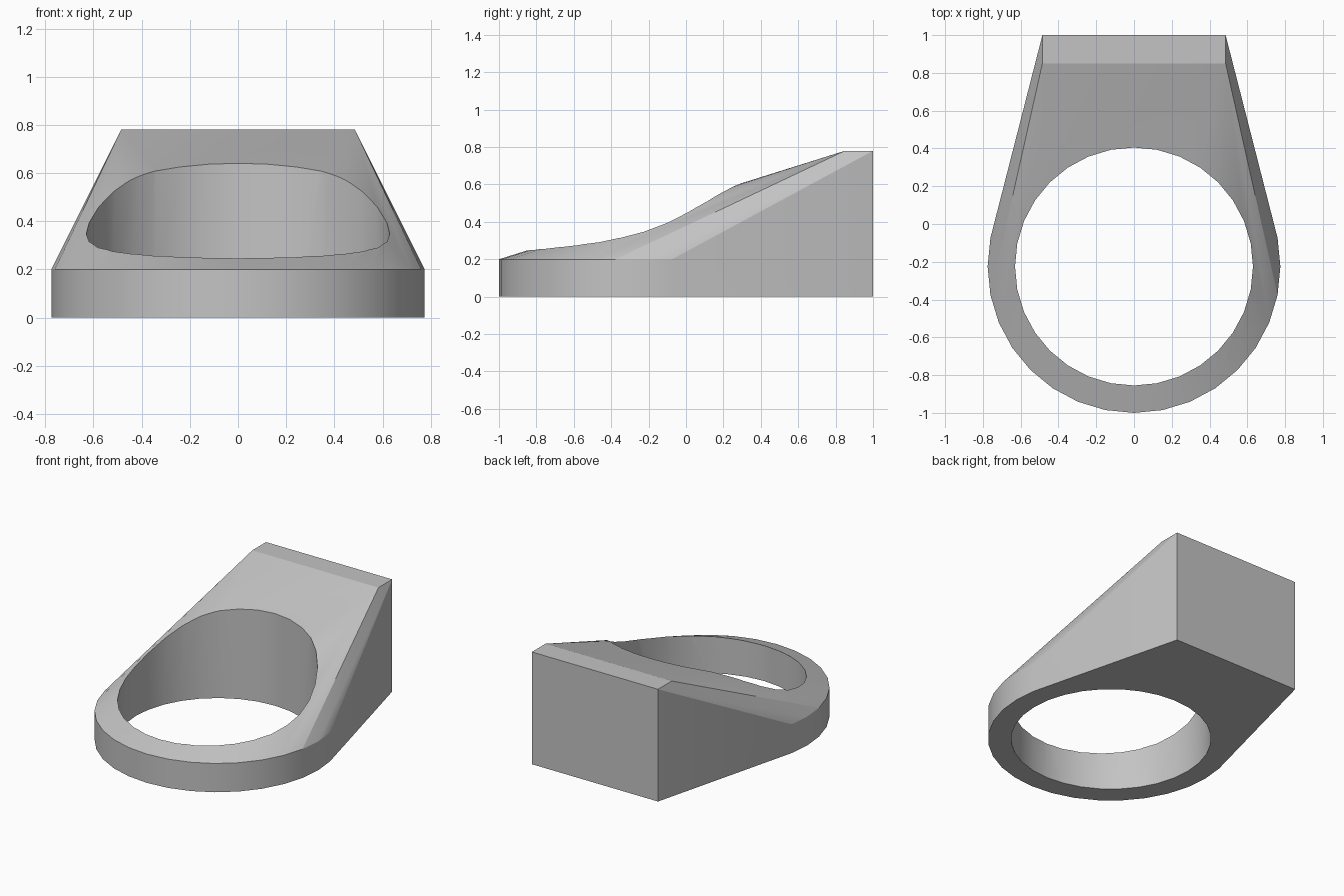
import bpy
import bmesh
import math

cube = bpy.data.objects.get("Cube")
if cube:
    bpy.data.objects.remove(cube, do_unlink=True)

CENTRE_Y = -0.225
SEGMENTS = 32


def circle(radius, z):
    """Points of a ring around the hole axis, with one point at the very front."""
    step = 2 * math.pi / SEGMENTS
    return [(radius * math.sin(i * step), CENTRE_Y - radius * math.cos(i * step), z)
            for i in range(SEGMENTS)]


def hull_object(name, points):
    """Solid wrapped tightly around the points, with flat areas merged."""
    bm = bmesh.new()
    for p in points:
        bm.verts.new(p)
    bmesh.ops.convex_hull(bm, input=bm.verts[:])
    loose = [v for v in bm.verts if not v.link_faces]
    bmesh.ops.delete(bm, geom=loose, context='VERTS')
    bmesh.ops.dissolve_limit(bm, angle_limit=math.radians(0.3),
                             verts=bm.verts[:], edges=bm.edges[:])
    bmesh.ops.recalc_face_normals(bm, faces=bm.faces[:])
    mesh = bpy.data.meshes.new(name)
    bm.to_mesh(mesh)
    bm.free()
    obj = bpy.data.objects.new(name, mesh)
    bpy.context.collection.objects.link(obj)
    return obj


grey = bpy.data.materials.new("plain grey")
grey.use_nodes = True
colour = (0.55, 0.55, 0.55, 1)
grey.diffuse_color = colour
grey.node_tree.nodes["Principled BSDF"].inputs["Base Color"].default_value = colour

# Body: low disc at the front blended into a tall block at the back
disc = circle(0.775, 0) + circle(0.775, 0.2)
block = [(x, y, z) for x in (-0.485, 0.485) for y in (0.85, 1) for z in (0, 0.78)]
body = hull_object("ring_bracket", disc + block)
body.data.materials.append(grey)

# Round hole straight through the body
cutter = hull_object("hole_cutter", circle(0.63, -0.5) + circle(0.63, 1.5))
cutter.data.materials.append(grey)
cutter.hide_render = True
hole = body.modifiers.new("hole", 'BOOLEAN')
hole.operation = 'DIFFERENCE'
hole.solver = 'EXACT'
hole.object = cutter

bpy.ops.object.select_all(action='DESELECT')
bpy.context.view_layer.objects.active = body
body.select_set(True)
bpy.ops.object.modifier_apply(modifier=hole.name)
bpy.data.objects.remove(cutter, do_unlink=True)

# Smooth round walls, crisp folds
bpy.ops.object.shade_smooth_by_angle(angle=math.radians(15))
